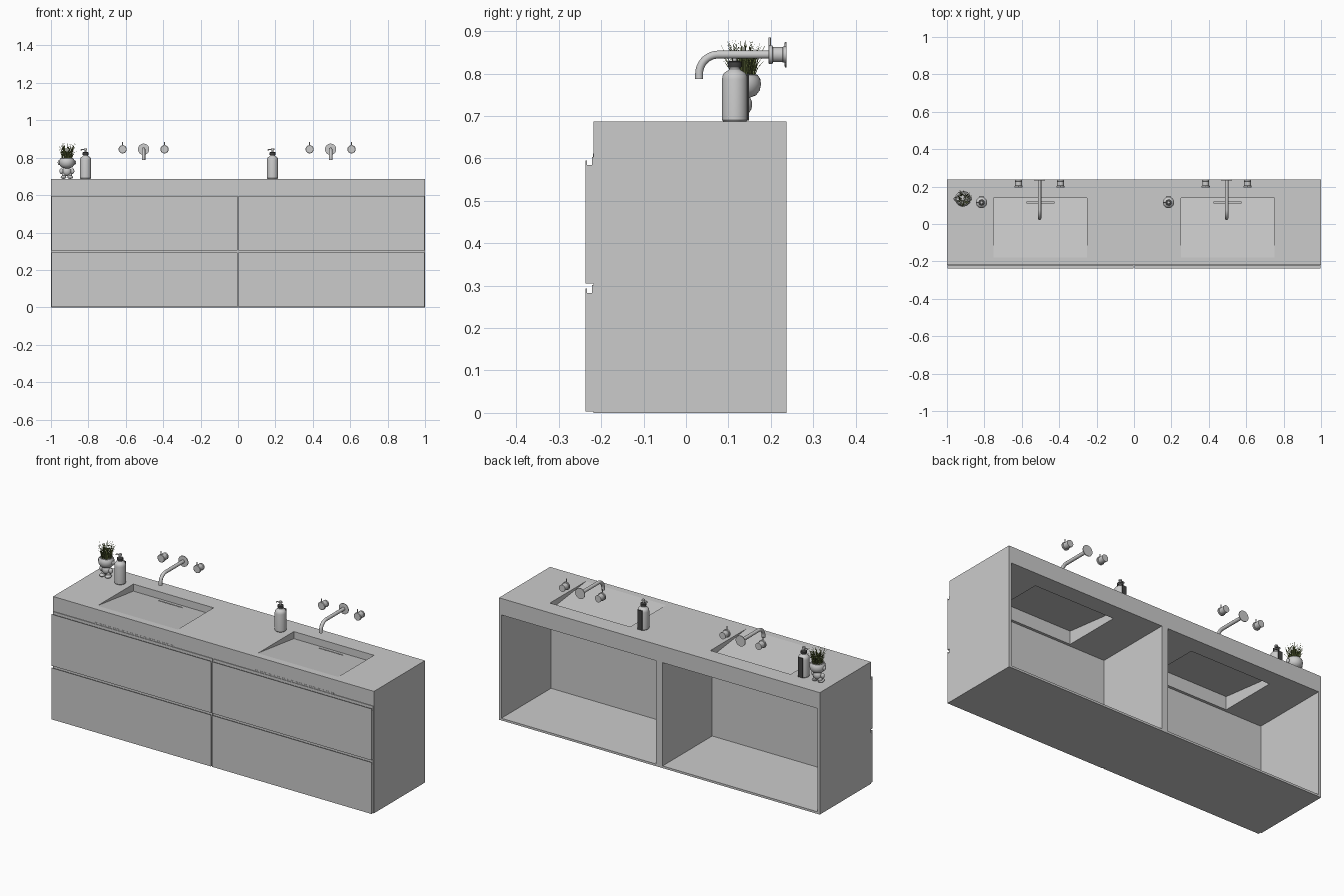
import bpy, bmesh, math, random
from mathutils import Vector, Matrix

if "Cube" in bpy.data.objects:
    bpy.data.objects.remove(bpy.data.objects["Cube"])

random.seed(4)
dark = bpy.data.materials.new("dark_grey")
dark.diffuse_color = (0.06, 0.06, 0.06, 1)
dark.use_nodes = True
dark.node_tree.nodes["Principled BSDF"].inputs["Base Color"].default_value = dark.diffuse_color
green = bpy.data.materials.new("grass_green")
green.diffuse_color = (0.16, 0.2, 0.06, 1)
green.use_nodes = True
green.node_tree.nodes["Principled BSDF"].inputs["Base Color"].default_value = green.diffuse_color


def finish(name, bm, mat=None, smooth=False):
    bmesh.ops.recalc_face_normals(bm, faces=bm.faces)
    me = bpy.data.meshes.new(name)
    bm.to_mesh(me)
    bm.free()
    ob = bpy.data.objects.new(name, me)
    bpy.context.collection.objects.link(ob)
    if mat:
        me.materials.append(mat)
    if smooth:
        bpy.ops.object.select_all(action='DESELECT')
        ob.select_set(True)
        bpy.context.view_layer.objects.active = ob
        bpy.ops.object.shade_smooth_by_angle(angle=math.radians(35))
    return ob


def prism(name, profile, x0, x1, mat=None):
    """Extrude a (y, z) profile along x."""
    bm = bmesh.new()
    a = [bm.verts.new((x0, y, z)) for y, z in profile]
    b = [bm.verts.new((x1, y, z)) for y, z in profile]
    n = len(profile)
    bm.faces.new(a)
    bm.faces.new(b[::-1])
    for i in range(n):
        j = (i + 1) % n
        bm.faces.new((a[i], b[i], b[j], a[j]))
    return finish(name, bm, mat)


def box(name, x0, x1, y0, y1, z0, z1, mat=None):
    return prism(name, [(y0, z0), (y1, z0), (y1, z1), (y0, z1)], x0, x1, mat)


def lathe(name, profile, loc, facing_front=False, mat=None, n=32):
    """Revolve (radius, height) points; heights run to -y when facing_front."""
    bm = bmesh.new()
    rings = [[bm.verts.new((r * math.cos(2 * math.pi * k / n), r * math.sin(2 * math.pi * k / n), h))
              for k in range(n)] for r, h in profile]
    for a, b in zip(rings, rings[1:]):
        for k in range(n):
            bm.faces.new((a[k], a[(k + 1) % n], b[(k + 1) % n], b[k]))
    bm.faces.new(rings[0])
    bm.faces.new(rings[-1])
    rot = Matrix.Rotation(math.pi / 2 if facing_front else 0, 4, 'X')
    bm.transform(Matrix.Translation(loc) @ rot)
    return finish(name, bm, mat, True)


def ball(name, loc, size):
    bm = bmesh.new()
    bmesh.ops.create_uvsphere(bm, u_segments=24, v_segments=14, radius=1)
    bm.transform(Matrix.Translation(loc) @ Matrix.Diagonal((*size, 1)))
    return finish(name, bm, None, True)


def tube(name, pts, radius):
    cu = bpy.data.curves.new(name, 'CURVE')
    cu.dimensions = '3D'
    cu.bevel_depth = radius
    cu.bevel_resolution = 5
    cu.use_fill_caps = True
    sp = cu.splines.new('POLY')
    sp.points.add(len(pts) - 1)
    for p, co in zip(sp.points, pts):
        p.co = (*co, 1)
    ob = bpy.data.objects.new(name, cu)
    bpy.context.collection.objects.link(ob)
    bpy.ops.object.select_all(action='DESELECT')
    ob.select_set(True)
    bpy.context.view_layer.objects.active = ob
    bpy.ops.object.convert(target='MESH')
    bpy.ops.object.shade_smooth_by_angle(angle=math.radians(35))


FRONT, BACK, TOP, UNDER = -0.218, 0.237, 0.687, 0.594

# Cabinet carcass, open at the back
box("left_side", -1, -0.985, FRONT, BACK, 0, UNDER)
box("right_side", 0.985, 1, FRONT, BACK, 0, UNDER)
box("bottom_board", -0.985, 0.985, FRONT, BACK, 0, 0.012)
box("divider", -0.02, 0.02, -0.205, BACK, 0.012, UNDER)
box("front_board", -0.985, 0.985, FRONT, -0.205, 0.012, UNDER)

# Drawer fronts with a finger groove along the top
for row, z in (("lower", 0.003), ("upper", 0.305)):
    for side, x0, x1 in (("left", -0.998, -0.003), ("right", 0.003, 0.998)):
        prism(f"{row}_{side}_drawer", [
            (FRONT, z), (-0.237, z), (-0.237, z + 0.29), (-0.234, z + 0.29),
            (-0.234, z + 0.28), (-0.222, z + 0.28), (-0.222, z + 0.299), (FRONT, z + 0.299)], x0, x1)

# Countertop with two sloping basins, hollow beneath, each with a slot drain
counter = box("countertop", -1, 1, FRONT, BACK, UNDER, TOP)
for c in (-0.5, 0.5):
    cutters = [
        prism("basin_cutter", [(-0.18, TOP), (-0.18, 0.75), (0.14, 0.75), (0.14, 0.647)], c - 0.25, c + 0.25),
        prism("hollow_cutter", [(-0.19, 0.5), (-0.19, 0.668), (0.14, 0.63), (0.14, 0.5)], c - 0.25, c + 0.25),
        box("drain_cutter", c - 0.075, c + 0.075, 0.112, 0.118, 0.61, 0.7)]
    for cut in cutters:
        cut.hide_render = True
        cut.hide_set(True)
        m = counter.modifiers.new("cut", 'BOOLEAN')
        m.operation = 'DIFFERENCE'
        m.solver = 'EXACT'
        m.object = cut
    box("front_trim", c - 0.25, c + 0.25, FRONT - 0.001, FRONT + 0.001, 0.604, 0.612)

# Wall taps: curved spout, flange and two handles with pins
for c in (-0.505, 0.495):
    bend = [(c, 0.076 - 0.045 * math.sin(t), 0.800 + 0.045 * math.cos(t))
            for t in [math.pi / 2 * i / 12 for i in range(13)]]
    tube("spout", [(c, 0.234, 0.845)] + bend + [(c, 0.031, 0.788)], 0.0095)
    lathe("spout_flange", [(0.03, 0), (0.03, 0.004), (0.012, 0.005)], (c, BACK, 0.845), True)
    for s in (-0.112, 0.112):
        lathe("tap_handle", [(0.019, 0), (0.019, 0.008), (0.018, 0.009), (0.018, 0.032),
                             (0.022, 0.033), (0.022, 0.041), (0.02, 0.043)], (c + s, BACK, 0.845), True)
        tube("handle_pin", [(c + s, 0.197, 0.86), (c + s, 0.197, 0.885)], 0.003)

# Soap dispensers
for c in (-0.815, 0.185):
    lathe("soap_bottle", [(0.027, 0), (0.03, 0.004), (0.03, 0.1), (0.0285, 0.109), (0.024, 0.116),
                          (0.015, 0.121), (0.012, 0.124), (0.012, 0.13)], (c, 0.115, TOP))
    lathe("pump_collar", [(0.015, 0), (0.016, 0.002), (0.016, 0.013), (0.013, 0.015)],
          (c, 0.115, 0.815), mat=dark)
    lathe("pump_stem", [(0.005, 0), (0.005, 0.012), (0.009, 0.013), (0.009, 0.02), (0.007, 0.022)],
          (c, 0.115, 0.828))
    tube("pump_nozzle", [(c, 0.115, 0.843), (c - 0.022, 0.115, 0.843), (c - 0.026, 0.115, 0.838)], 0.003)
    box("bottle_back_plate", c - 0.014, c + 0.014, 0.144, 0.148, 0.69, 0.8, dark)

# Figure-shaped planter
px, py = -0.915, 0.135
lathe("planter_head", [(0.015, 0), (0.03, 0.006), (0.039, 0.018), (0.042, 0.032), (0.04, 0.045),
                       (0.034, 0.054), (0.03, 0.055), (0.03, 0.048)], (px, py, 0.743))
ball("planter_body", (px, py, 0.727), (0.024, 0.021, 0.025))
for s in (-1, 1):
    ball("planter_leg", (px + s * 0.015, py, 0.706), (0.012, 0.013, 0.018))
    ball("planter_foot", (px + s * 0.018, py - 0.007, 0.696), (0.015, 0.021, 0.009))
    ball("planter_arm", (px + s * 0.029, py - 0.003, 0.728), (0.011, 0.01, 0.015))
    ball("planter_ear", (px + s * 0.042, py, 0.774), (0.007, 0.01, 0.012))

# Grass blades: bent tapering strips
bm = bmesh.new()
for i in range(170):
    a = random.uniform(0, 2 * math.pi)
    r = 0.026 * math.sqrt(random.random())
    out = Vector((math.cos(a), math.sin(a), 0))
    b = random.uniform(0, 2 * math.pi)
    side = Vector((math.cos(b), math.sin(b), 0)) * 0.0012
    h = random.uniform(0.045, 0.095)
    lean = random.uniform(0.2, 1.0) * r + random.uniform(0, 0.012)
    root = Vector((px, py, 0.788)) + out * r
    mid = root + out * lean * 0.35 + Vector((0, 0, h * 0.55))
    tip = root + out * lean + Vector((0, 0, h))
    v = [bm.verts.new(p) for p in (root - side, root + side, mid + side, mid - side, tip)]
    bm.faces.new(v[:4])
    bm.faces.new((v[3], v[2], v[4]))
finish("grass", bm, green)
